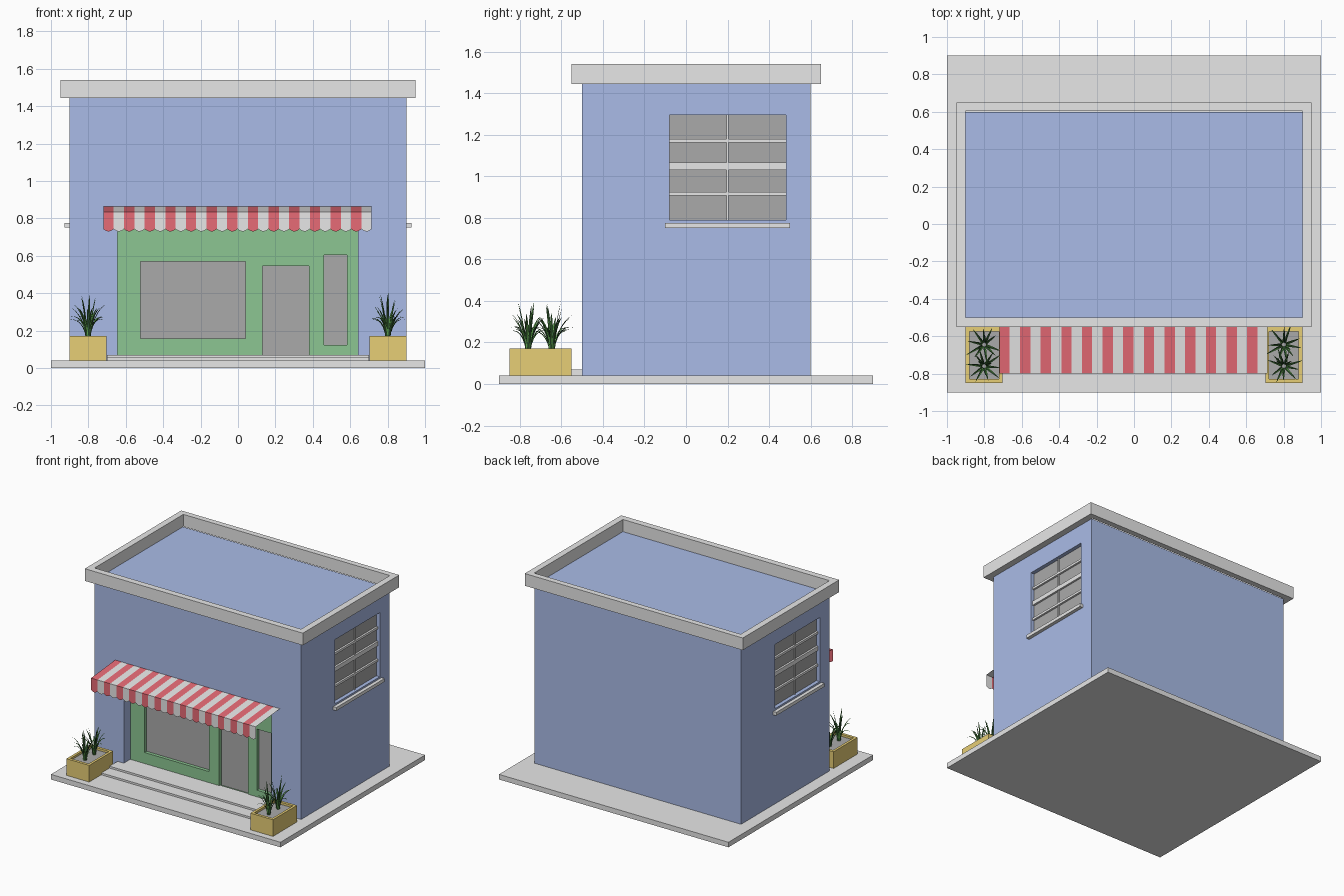
import bpy, bmesh, math, random
from mathutils import Vector

if "Cube" in bpy.data.objects:
    bpy.data.objects.remove(bpy.data.objects["Cube"])

random.seed(4)


def material(name, r, g, b):
    m = bpy.data.materials.new(name)
    m.diffuse_color = (r, g, b, 1)
    m.use_nodes = True
    m.node_tree.nodes["Principled BSDF"].inputs["Base Color"].default_value = m.diffuse_color
    return m


BLUE = material("blue wall", 0.40, 0.50, 0.80)
GREY = material("light grey", 0.80, 0.80, 0.80)
PANE = material("mid grey", 0.40, 0.40, 0.40)
GREEN = material("shopfront green", 0.265, 0.565, 0.29)
RED = material("awning red", 0.80, 0.147, 0.18)
YELLOW = material("planter yellow", 0.80, 0.62, 0.18)
LEAF = material("leaf green", 0.12, 0.40, 0.08)
DARK_LEAF = material("dark leaf green", 0.034, 0.107, 0.034)


def finish(name, bm, *mats):
    me = bpy.data.meshes.new(name)
    bm.to_mesh(me)
    bm.free()
    for m in mats:
        me.materials.append(m)
    ob = bpy.data.objects.new(name, me)
    bpy.context.collection.objects.link(ob)
    return ob


def box(name, x, y, z, mat):
    """Box from (min, max) ranges."""
    bm = bmesh.new()
    bmesh.ops.create_cube(bm, size=1)
    for v in bm.verts:
        v.co = [r[0] if c < 0 else r[1] for c, r in zip(v.co, (x, y, z))]
    return finish(name, bm, mat)


def cut(ob, x, y, z):
    """Cut a box-shaped opening out of ob."""
    cutter = box("cutter", x, y, z, ob.data.materials[0])
    cutter.hide_render = True
    mod = ob.modifiers.new("cut", 'BOOLEAN')
    mod.operation = 'DIFFERENCE'
    mod.solver = 'EXACT'
    mod.object = cutter
    bpy.context.view_layer.objects.active = ob
    bpy.ops.object.modifier_apply(modifier=mod.name)
    bpy.data.objects.remove(cutter)


# pavement slab and two shallow steps
box("pavement", (-1, 1), (-0.9, 0.9), (0, 0.04), GREY)
box("lower_step", (-0.70, 0.70), (-0.70, -0.60), (0.04, 0.055), GREY)
box("upper_step", (-0.70, 0.70), (-0.60, -0.41), (0.04, 0.07), GREY)

# building body with a recess for the shopfront
body = box("building", (-0.9, 0.9), (-0.5, 0.6), (0.04, 1.444), BLUE)
cut(body, (-0.645, 0.642), (-0.6, -0.38), (-0.1, 0.79))

# roof parapet ring
parapet = box("parapet", (-0.95, 0.95), (-0.55, 0.65), (1.444, 1.54), GREY)
cut(parapet, (-0.9, 0.9), (-0.5, 0.605), (1.3, 1.7))

# shopfront with recessed window, door and side light
front = box("shopfront", (-0.645, 0.642), (-0.42, -0.38), (0.04, 0.79), GREEN)
openings = [("shop_window", (-0.52, 0.04), (0.157, 0.57)),
            ("shop_door", (0.13, 0.38), (0.065, 0.545)),
            ("side_light", (0.46, 0.583), (0.122, 0.603))]
for name, x, z in openings:
    cut(front, x, (-0.5, -0.39), z)
    box(name, x, (-0.394, -0.39), z, PANE)

# side windows: the left one is the right one turned half way round
for side, s in (("right", 1), ("left", -1)):
    def yr(a, b):
        return (a, b) if s > 0 else (0.1 - b, 0.1 - a)

    def xr(a, b):
        return (a, b) if s > 0 else (-b, -a)

    cut(body, xr(0.865, 1.0), yr(-0.08, 0.48), (0.79, 1.295))
    box(side + "_window_pane", xr(0.865, 0.87), yr(-0.08, 0.48), (0.79, 1.295), PANE)
    for i, (z, h) in enumerate(((1.171, 0.009), (1.048, 0.017), (0.916, 0.009))):
        box(f"{side}_window_bar_{i + 1}", xr(0.868, 0.885), yr(-0.08, 0.48), (z - h, z + h), GREY)
    box(side + "_window_mullion", xr(0.868, 0.88), yr(0.195, 0.205), (0.79, 1.295), GREY)
    box(side + "_window_sill", xr(0.88, 0.927), yr(-0.10, 0.50), (0.75, 0.776), GREY)

# striped awning: each stripe is a sloped panel plus a scalloped valance
bm = bmesh.new()
N, X0, W = 26, -0.72, 1.435 / 26
for i in range(N):
    a, b = X0 + i * W, X0 + (i + 1) * W
    back = [bm.verts.new((x, -0.5, 0.863)) for x in (a, b)]
    fold = [bm.verts.new((x, -0.8, 0.835)) for x in (a, b)]
    hem = []
    for k in range(7):
        t = k / 6
        hem.append(bm.verts.new((a + t * W, -0.8, 0.743 - 0.013 * math.sin(math.pi * t))))
    for f in (bm.faces.new((fold[0], fold[1], back[1], back[0])),
              bm.faces.new([fold[1], fold[0]] + hem)):
        f.material_index = i % 2
bmesh.ops.remove_doubles(bm, verts=bm.verts, dist=1e-5)
finish("awning", bm, RED, GREY)


def add_blade(bm, base, angle, reach, height, droop, width):
    """Folded, tapering leaf that arcs outwards."""
    out = Vector((math.cos(angle), math.sin(angle), 0))
    across = Vector((-out.y, out.x, 0))
    steps = 6
    rows = []
    for k in range(steps + 1):
        t = k / steps
        p = base + out * (0.012 + reach * t ** 1.5)
        p.z += height * t * (1 + droop * (1 - t))
        w = width * (1 - t) ** 0.7 * (0.8 + 0.6 * t) + 0.0003
        lift = Vector((0, 0, w * 0.4)) - out * w * 0.4
        rows.append([bm.verts.new(q) for q in (p - across * w + lift, p, p + across * w + lift)])
    for r0, r1 in zip(rows, rows[1:]):
        for j in (0, 1):
            f = bm.faces.new((r0[j], r0[j + 1], r1[j + 1], r1[j]))
            f.material_index = j


# planters with soil and two spiky plants each
for side, x0 in (("left", -0.90), ("right", 0.702)):
    x1 = x0 + 0.198
    tub = box(side + "_planter", (x0, x1), (-0.85, -0.552), (0.04, 0.171), YELLOW)
    cut(tub, (x0 + 0.02, x1 - 0.02), (-0.828, -0.574), (0.15, 0.3))
    box(side + "_soil", (x0 + 0.02, x1 - 0.02), (-0.828, -0.574), (0.149, 0.154), PANE)
    for n, y in enumerate((-0.76, -0.645)):
        bm = bmesh.new()
        base = Vector(((x0 + x1) / 2, y, 0.152))
        turn = 0.5 + n * math.pi
        # count, reach, height, droop for inner, middle and outer leaves
        for count, reach, height, droop in ((3, 0.035, 0.24, 0.1),
                                            (5, 0.075, 0.18, 0.5),
                                            (5, 0.095, 0.115, 1.3)):
            for k in range(count):
                add_blade(bm, base, turn + k * math.tau / count + random.uniform(-0.2, 0.2),
                          reach * random.uniform(0.85, 1.1),
                          height * random.uniform(0.88, 1.06), droop, 0.0085)
            turn += 0.6
        finish(f"{side}_plant_{n + 1}", bm, DARK_LEAF, LEAF)
